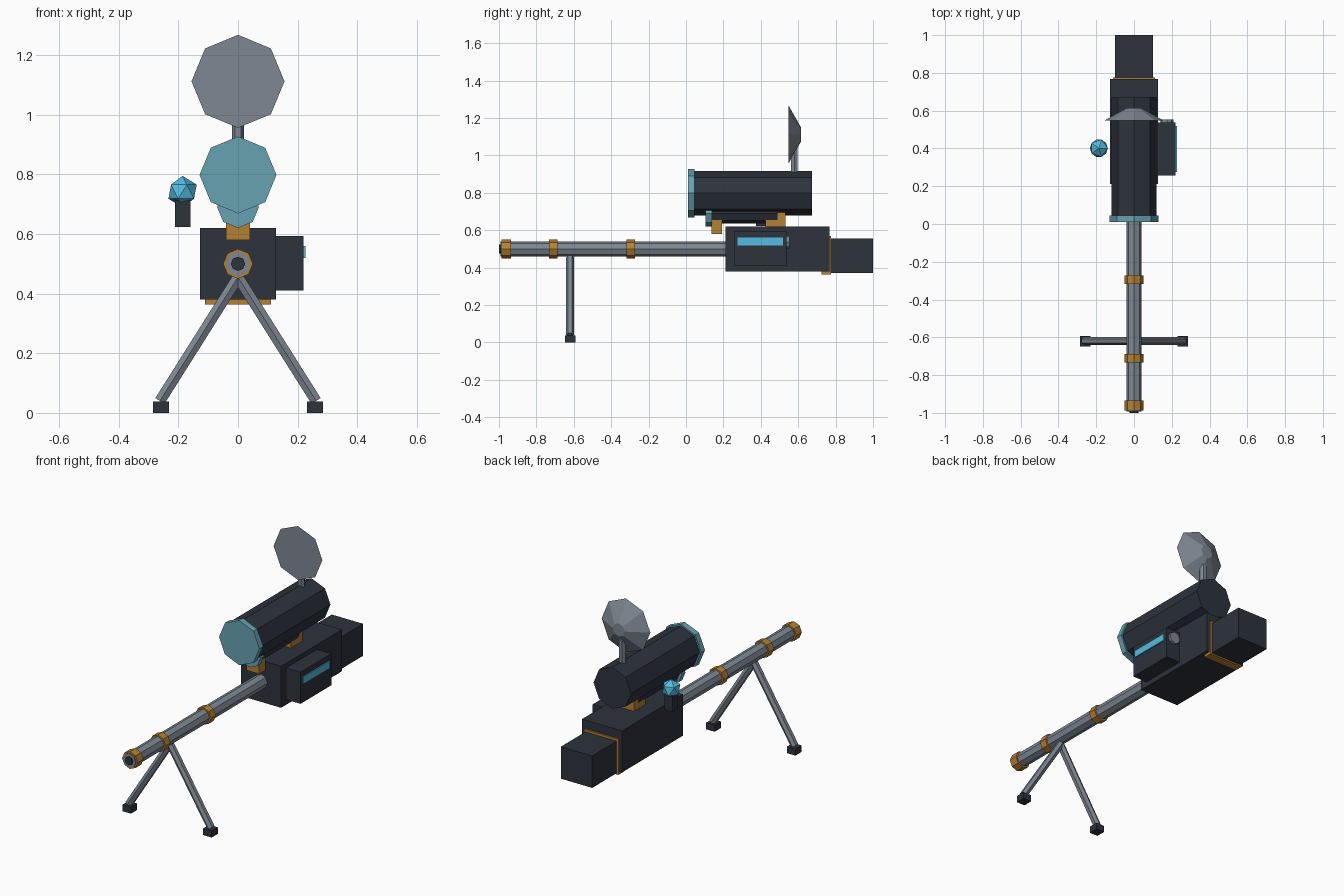
import bpy, bmesh, math
from mathutils import Vector

if "Cube" in bpy.data.objects:
    bpy.data.objects.remove(bpy.data.objects["Cube"])


def material(name, rgb):
    m = bpy.data.materials.new(name)
    m.diffuse_color = (*rgb, 1)
    m.use_nodes = True
    m.node_tree.nodes["Principled BSDF"].inputs["Base Color"].default_value = m.diffuse_color
    return m


DARK = material("dark_metal", (0.026, 0.033, 0.046))
STEEL = material("steel", (0.21, 0.245, 0.29))
BRASS = material("brass", (0.46, 0.22, 0.035))
GLOW = material("glow", (0.09, 0.5, 0.75))
LENS = material("lens", (0.14, 0.36, 0.45))


def finish(name, bm, mat):
    bmesh.ops.recalc_face_normals(bm, faces=bm.faces)
    me = bpy.data.meshes.new(name)
    bm.to_mesh(me)
    bm.free()
    me.materials.append(mat)
    ob = bpy.data.objects.new(name, me)
    bpy.context.collection.objects.link(ob)
    return ob


def box(name, mat, x, y, z):
    """Box from (min, max) ranges."""
    bm = bmesh.new()
    bmesh.ops.create_cube(bm, size=1)
    for v in bm.verts:
        v.co = [(a + b) / 2 + c * (b - a) for c, (a, b) in zip(v.co, (x, y, z))]
    return finish(name, bm, mat)


def rod(name, mat, p0, p1, r0, r1=None, sides=8, up=(0, 0, 1)):
    """Prism or frustum between two points, with a corner pointing along up."""
    p0, p1, u = Vector(p0), Vector(p1), Vector(up)
    v = (p1 - p0).normalized().cross(u)
    bm = bmesh.new()
    rings = []
    for p, r in ((p0, r0), (p1, r0 if r1 is None else r1)):
        angles = [2 * math.pi * i / sides for i in range(sides)]
        rings.append([bm.verts.new(p + r * (math.cos(a) * u + math.sin(a) * v)) for a in angles])
    a, b = rings
    bm.faces.new(a)
    bm.faces.new(b)
    for i in range(sides):
        j = (i + 1) % sides
        bm.faces.new((a[i], a[j], b[j], b[i]))
    return finish(name, bm, mat)


def tube(name, mat, y0, y1, z, r, x=0, r1=None):
    return rod(name, mat, (x, y0, z), (x, y1, z), r, r1)


# Receiver, rear stock and the brass collar between them
box("receiver", DARK, (-0.128, 0.128), (0.211, 0.767), (0.38, 0.62))
box("rear_stock", DARK, (-0.1, 0.1), (0.75, 1.0), (0.372, 0.557))
box("stock_collar", BRASS, (-0.11, 0.11), (0.725, 0.776), (0.364, 0.57))

# Barrel with bore and brass bands
tube("barrel", STEEL, -0.992, 0.25, 0.5, 0.041)
tube("bore", DARK, -1.0, -0.9, 0.5, 0.024)
for i, (y0, y1) in enumerate(((-0.987, -0.935), (-0.733, -0.688), (-0.318, -0.273))):
    tube(f"barrel_band_{i + 1}", BRASS, y0, y1, 0.5, 0.05)

# Bipod
for side, s in (("left", -1), ("right", 1)):
    rod(f"bipod_leg_{side}", STEEL, (0, -0.62, 0.455), (s * 0.262, -0.62, 0.04),
        0.021, sides=6, up=(0, 1, 0))
    xs = sorted((s * 0.231, s * 0.285))
    box(f"bipod_foot_{side}", DARK, xs, (-0.648, -0.592), (0, 0.038))

# Main scope and the small scope below it
tube("scope_body", DARK, 0.04, 0.673, 0.798, 0.12)
tube("scope_lens", LENS, 0.011, 0.046, 0.798, 0.129)
tube("lower_scope_body", DARK, 0.13, 0.49, 0.69, 0.055)
tube("lower_scope_lens", LENS, 0.105, 0.138, 0.69, 0.07)
box("front_scope_mount", BRASS, (-0.04, 0.04), (0.137, 0.192), (0.58, 0.7))
box("rear_scope_mount", BRASS, (-0.04, 0.04), (0.425, 0.532), (0.6, 0.7))

# Dish antenna
rod("dish_post", STEEL, (0, 0.58, 0.9), (0, 0.58, 1.1), 0.02, sides=6, up=(1, 0, 0))
tube("dish", STEEL, 0.548, 0.615, 1.112, 0.156, r1=0.038)

# Side module with glowing display and knob
box("side_module", DARK, (0.12, 0.22), (0.257, 0.538), (0.41, 0.593))
box("side_display", GLOW, (0.21, 0.227), (0.275, 0.518), (0.519, 0.56))
tube("side_knob", STEEL, 0.52, 0.554, 0.538, 0.035, x=0.174)

# Sensor orb on its stub
box("sensor_stub", DARK, (-0.212, -0.16), (0.375, 0.427), (0.623, 0.72))
bm = bmesh.new()
bmesh.ops.create_icosphere(bm, subdivisions=1, radius=0.053)
bmesh.ops.translate(bm, verts=bm.verts, vec=(-0.186, 0.401, 0.742))
finish("sensor_orb", bm, GLOW)
